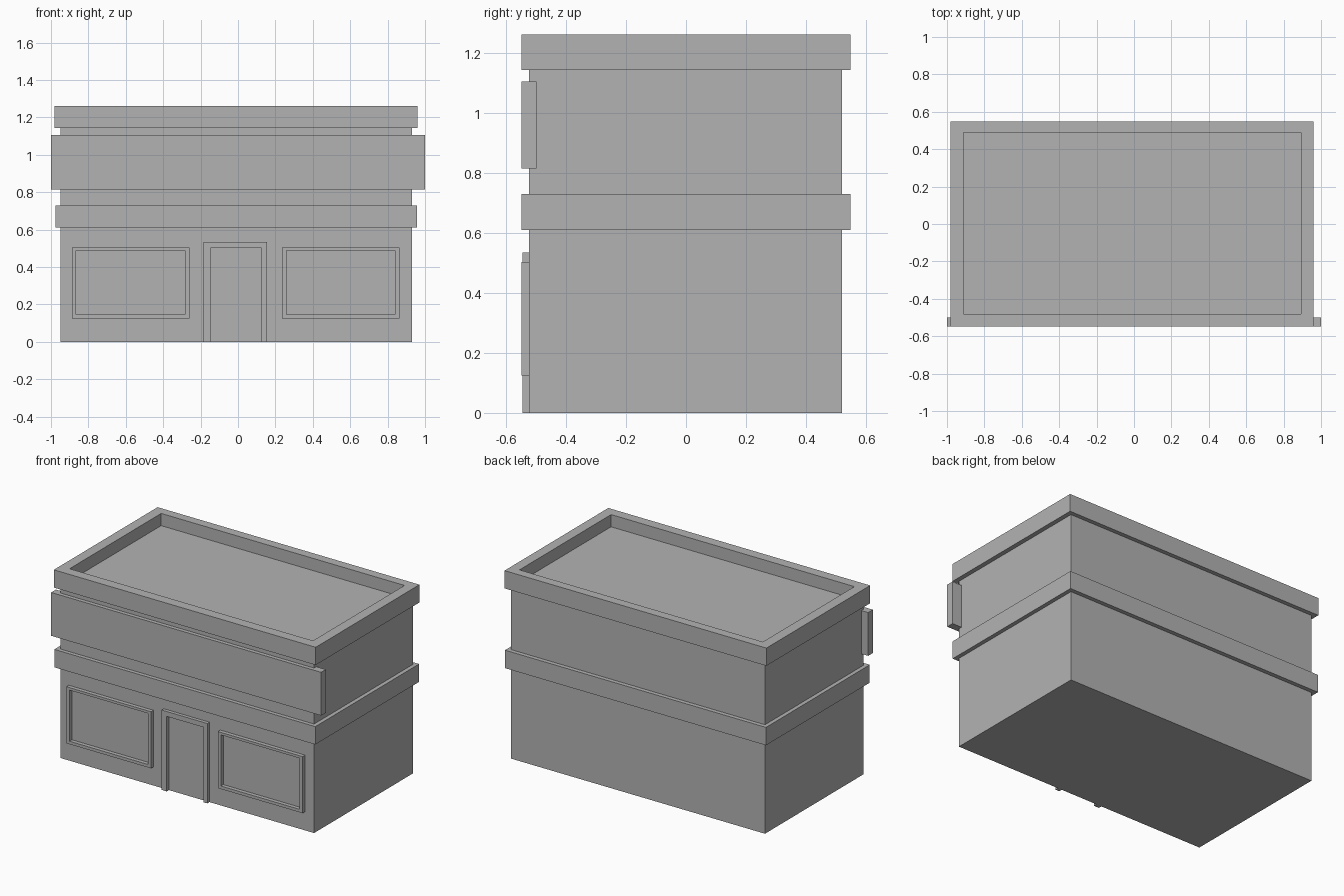
import bpy
import bmesh

cube = bpy.data.objects.get("Cube")
if cube:
    bpy.data.objects.remove(cube, do_unlink=True)

# Single plain grey finish
grey = bpy.data.materials.new("plain grey")
grey.use_nodes = True
COLOUR = (0.45, 0.45, 0.45, 1)
grey.diffuse_color = COLOUR
grey.node_tree.nodes["Principled BSDF"].inputs["Base Color"].default_value = COLOUR


def finish(name, bm):
    bmesh.ops.recalc_face_normals(bm, faces=bm.faces)
    mesh = bpy.data.meshes.new(name)
    bm.to_mesh(mesh)
    bm.free()
    mesh.materials.append(grey)
    obj = bpy.data.objects.new(name, mesh)
    bpy.context.collection.objects.link(obj)
    return obj


def box(name, x, y, z):
    """Box between the (low, high) limits on each axis."""
    bm = bmesh.new()
    bmesh.ops.create_cube(bm, size=1)
    for v in bm.verts:
        v.co = [lim[0] if c < 0 else lim[1] for c, lim in zip(v.co, (x, y, z))]
    return finish(name, bm)


def sweep(name, outer, inner, place, low, high, closed=True):
    """Extrude the band between two matching outlines."""
    bm = bmesh.new()
    rings = [[bm.verts.new(place(a, b, low)) for a, b in ring] for ring in (outer, inner)]
    count = len(outer)
    for i in range(count if closed else count - 1):
        j = (i + 1) % count
        bm.faces.new((rings[0][i], rings[0][j], rings[1][j], rings[1][i]))
    grown = bmesh.ops.extrude_face_region(bm, geom=bm.faces[:], use_keep_orig=True)
    top = [g for g in grown["geom"] if isinstance(g, bmesh.types.BMVert)]
    offset = [h - l for h, l in zip(place(0, 0, high), place(0, 0, low))]
    bmesh.ops.translate(bm, verts=top, vec=offset)
    return finish(name, bm)


def rect(a0, a1, b0, b1):
    return [(a0, b0), (a1, b0), (a1, b1), (a0, b1)]


def flat(a, b, depth):
    return (a, b, depth)


def upright(a, b, depth):
    return (a, depth, b)


WALL = -0.523

# Main block, its top forming the sunken roof
box("building_body", (-0.95, 0.93), (WALL, 0.521), (0, 1.18))

# Ledge between the storeys
box("middle_ledge", (-0.977, 0.957), (-0.549, 0.549), (0.61, 0.73))

# Parapet around the roof
sweep("roof_parapet", rect(-0.98, 0.96, -0.549, 0.549), rect(-0.911, 0.892, -0.481, 0.488),
      flat, 1.143, 1.262)

# Blank sign board
box("sign_board", (-1, 1), (-0.549, -0.499), (0.815, 1.105))

# Window frames
for side, left in (("right", -0.888), ("left", 0.235)):
    right = left + 0.628
    rim = 0.023
    sweep(side + "_window_frame", rect(left, right, 0.125, 0.504),
          rect(left + rim, right - rim, 0.145, 0.487), upright, -0.549, WALL + 0.01)

# Door surround, open at the ground
sweep("door_frame",
      [(-0.184, 0), (-0.184, 0.535), (0.155, 0.535), (0.155, 0)],
      [(-0.146, 0), (-0.146, 0.502), (0.126, 0.502), (0.126, 0)],
      upright, -0.546, WALL + 0.01, closed=False)
